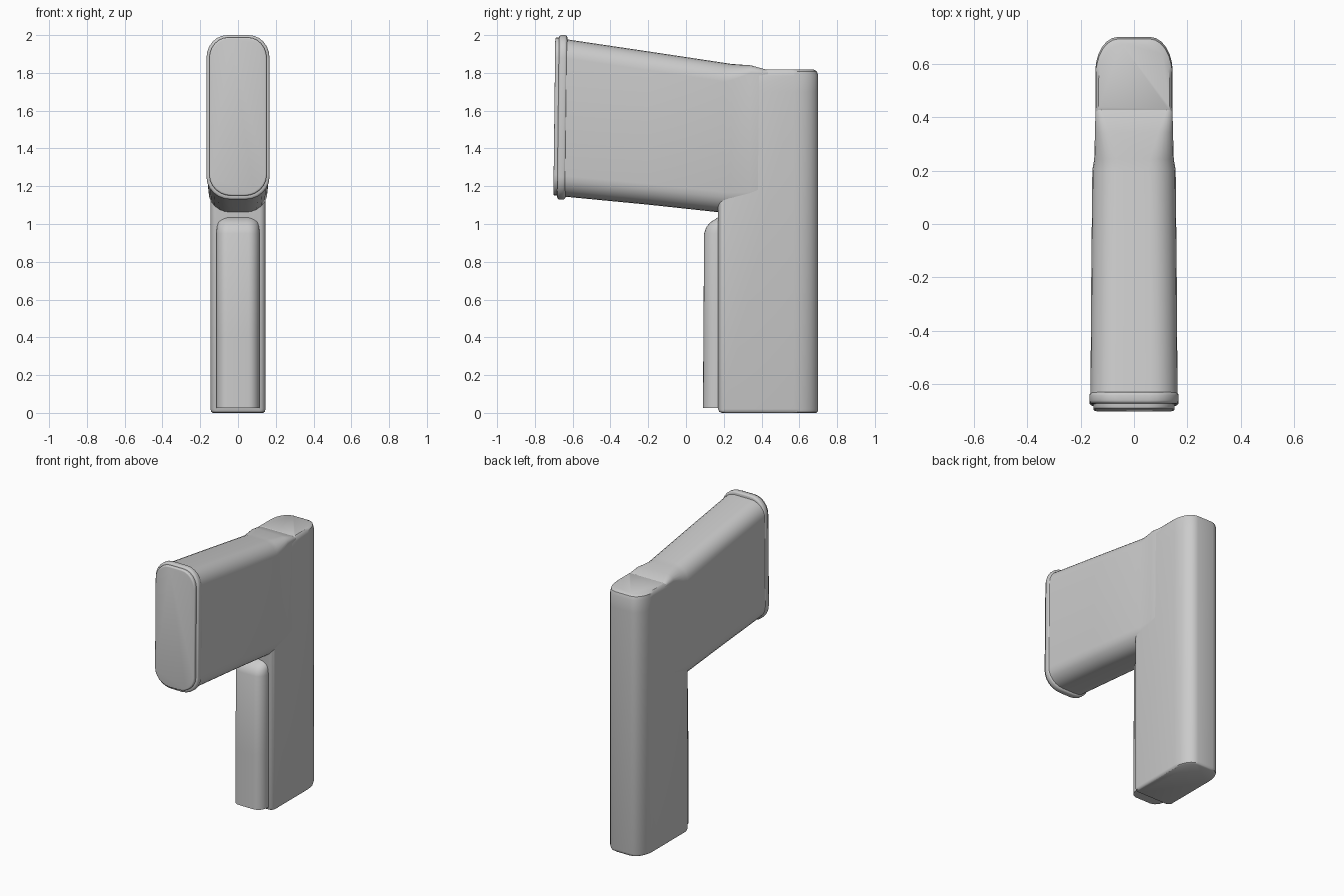
import bpy, bmesh
from math import sin, cos, pi, radians

cube = bpy.data.objects.get("Cube")
if cube:
    bpy.data.objects.remove(cube, do_unlink=True)

grey = bpy.data.materials.new("light grey")
grey.use_nodes = True
grey.diffuse_color = (0.6, 0.6, 0.6, 1)
grey.node_tree.nodes["Principled BSDF"].inputs["Base Color"].default_value = (0.6, 0.6, 0.6, 1)

STEPS = 6


def outline(half, lo, hi, low_r, high_r):
    """Rounded rectangle; each corner radius is a pair (across, along)."""
    corners = [(1, hi, -1, high_r, 0), (-1, hi, -1, high_r, 1),
               (-1, lo, 1, low_r, 2), (1, lo, 1, low_r, 3)]
    points = []
    for side, edge, inward, (ru, rv), quarter in corners:
        for i in range(STEPS + 1):
            a = (quarter + i / STEPS) * pi / 2
            points.append((side * (half - ru) + ru * cos(a),
                           edge + inward * rv + rv * sin(a)))
    return points


def loft(name, axis, sections, tilt=0):
    """Skin sections (position, half width, low, high, low radii, high radii)."""
    bm = bmesh.new()
    rings = []
    for pos, *shape in sections:
        ring = []
        for u, v in outline(*shape):
            co = (u, pos + tilt * (v - 1.57), v) if axis == "y" else (u, v, pos)
            ring.append(bm.verts.new(co))
        rings.append(ring)
    for a, b in zip(rings, rings[1:]):
        for i in range(len(a)):
            j = (i + 1) % len(a)
            bm.faces.new((a[i], a[j], b[j], b[i]))
    bm.faces.new(rings[0])
    bm.faces.new(rings[-1])
    bmesh.ops.recalc_face_normals(bm, faces=bm.faces)
    mesh = bpy.data.meshes.new(name)
    bm.to_mesh(mesh)
    bm.free()
    mesh.materials.append(grey)
    obj = bpy.data.objects.new(name, mesh)
    bpy.context.collection.objects.link(obj)
    bpy.ops.object.select_all(action="DESELECT")
    obj.select_set(True)
    bpy.context.view_layer.objects.active = obj
    bpy.ops.object.shade_smooth_by_angle(angle=radians(38))
    return obj


def rounded_plate(name, start, end, half, lo, hi, radii, edge):
    """Thin slab facing the front with softened rims."""
    sections = []
    for base, sign in ((start, 1), (end, -1)):
        group = []
        for i in range(4):
            a = i / 3 * pi / 2
            inset = edge * (1 - sin(a))
            group.append((base + sign * edge * (1 - cos(a)), half - inset,
                          lo + inset, hi - inset, *radii))
        sections += group if sign == 1 else group[::-1]
    return loft(name, "y", sections, 0.012)


# Upright handle, with its top front sloping back under the head
front, back = (0.03, 0.03), (0.085, 0.13)
loft("handle", "z", [
    (0, 0.135, 0.19, 0.69, front, back),
    (0.006, 0.142, 0.176, 0.697, front, back),
    (0.02, 0.145, 0.17, 0.70, front, back),
    (1.70, 0.145, 0.17, 0.70, front, back),
    (1.785, 0.145, 0.36, 0.70, (0.01, 0.01), back),
    (1.808, 0.142, 0.41, 0.693, (0.01, 0.01), back),
    (1.818, 0.132, 0.43, 0.675, (0.01, 0.01), back),
])

# Raised grip strip on the front of the handle
strip, hidden = (0.06, 0.07), (0.01, 0.01)
loft("grip_strip", "z", [
    (0.025, 0.115, 0.09, 0.26, strip, hidden),
    (0.40, 0.115, 0.092, 0.26, strip, hidden),
    (0.95, 0.115, 0.096, 0.26, strip, hidden),
    (0.985, 0.112, 0.108, 0.26, strip, hidden),
    (1.01, 0.108, 0.13, 0.26, strip, hidden),
    (1.035, 0.10, 0.17, 0.26, strip, hidden),
])

# Long head, sloping down and squaring off where it meets the handle
low, top = (0.115, 0.11), (0.10, 0.10)
loft("head", "y", [
    (-0.64, 0.163, 1.145, 1.978, low, top),
    (-0.20, 0.160, 1.103, 1.913, low, top),
    (0.20, 0.156, 1.060, 1.853, low, top),
    (0.24, 0.149, 1.056, 1.847, low, (0.09, 0.085)),
    (0.34, 0.146, 1.06, 1.840, low, (0.055, 0.04)),
    (0.43, 0.144, 1.08, 1.815, low, (0.02, 0.015)),
    (0.48, 0.130, 1.10, 1.79, low, (0.02, 0.02)),
], 0.012)

# Flange and face plate at the front of the head
rounded_plate("head_flange", -0.677, -0.633, 0.167, 1.13, 2.0,
              ((0.125, 0.12), (0.11, 0.12)), 0.012)
rounded_plate("face_plate", -0.697, -0.65, 0.152, 1.15, 1.988,
              ((0.115, 0.11), (0.10, 0.11)), 0.008)
